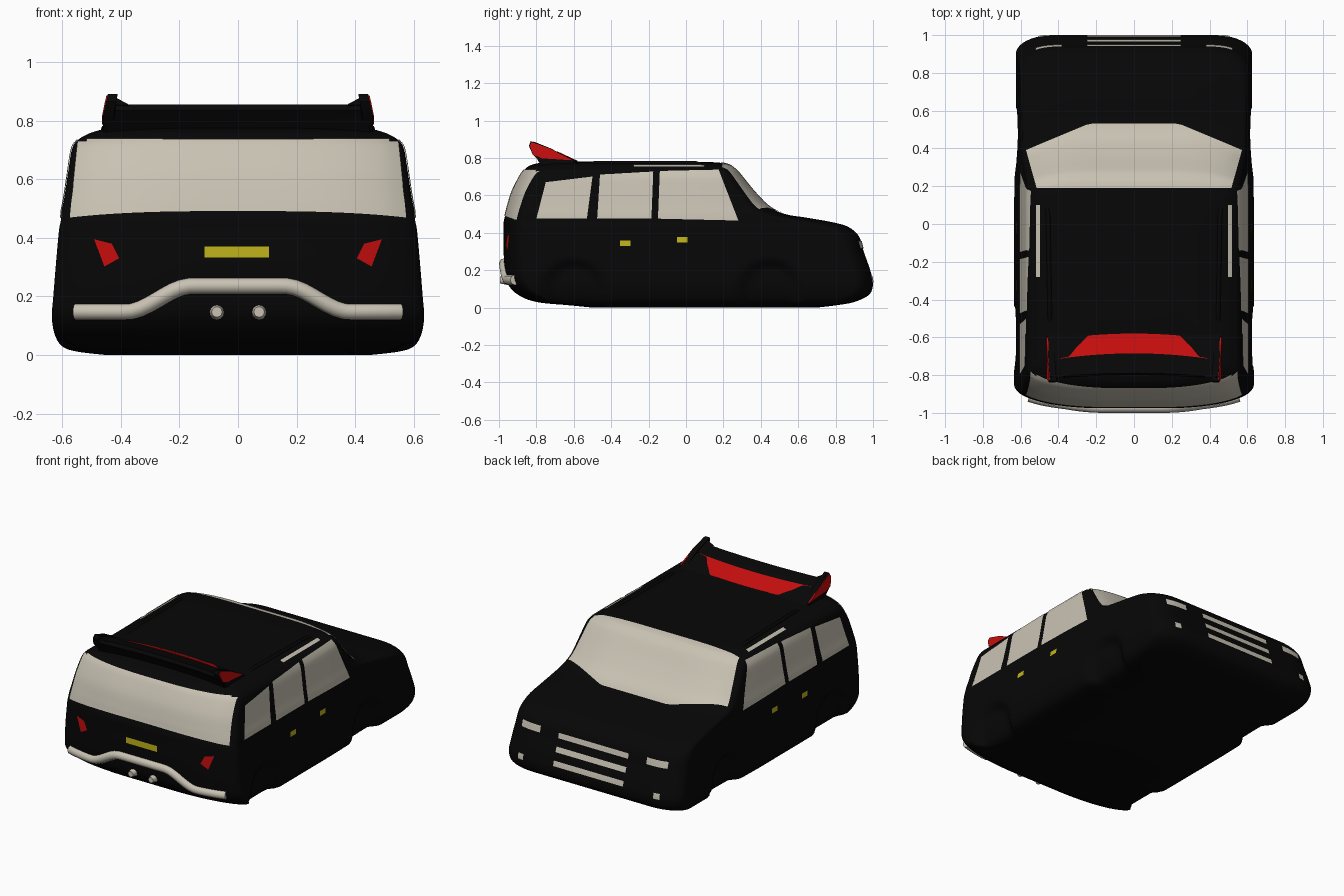
import bpy, bmesh, math
from mathutils import Vector
from mathutils.bvhtree import BVHTree

if "Cube" in bpy.data.objects:
    bpy.data.objects.remove(bpy.data.objects["Cube"])


def material(name, rgb):
    m = bpy.data.materials.new(name)
    m.diffuse_color = (*rgb, 1)
    m.use_nodes = True
    m.node_tree.nodes["Principled BSDF"].inputs["Base Color"].default_value = m.diffuse_color
    return m


BLACK = material("black_paint", (0.002, 0.002, 0.002))
PALE = material("pale_trim", (0.58, 0.54, 0.45))
RED = material("red", (0.55, 0.004, 0.004))
YELLOW = material("yellow", (0.52, 0.45, 0.01))


def finish(name, bm, mat, angle=40):
    me = bpy.data.meshes.new(name)
    bm.to_mesh(me)
    ob = bpy.data.objects.new(name, me)
    bpy.context.collection.objects.link(ob)
    me.materials.append(mat)
    bpy.ops.object.select_all(action='DESELECT')
    ob.select_set(True)
    bpy.context.view_layer.objects.active = ob
    bpy.ops.object.shade_smooth_by_angle(angle=math.radians(angle))
    return ob


# Body: stacked plan outlines (z, half width, rear y, nose y, nose corner width, nose corner depth)
KEYS = [
    (0.0, .45, -.50, .70, .20, .10), (.012, .55, -.62, .80, .20, .10),
    (.03, .60, -.80, .90, .20, .10), (.07, .625, -.90, .98, .20, .10),
    (.13, .635, -.955, 1.0, .20, .10), (.20, .63, -.97, .985, .20, .10),
    (.30, .622, -.975, .95, .20, .10), (.38, .615, -.975, .925, .20, .11),
    (.43, .61, -.975, .87, .20, .14), (.455, .605, -.975, .79, .22, .17),
    (.48, .602, -.97, .65, .28, .16), (.50, .60, -.965, .53, .33, .13),
    (.54, .592, -.955, .445, .33, .12), (.62, .58, -.93, .365, .33, .10),
    (.70, .567, -.89, .30, .33, .09), (.73, .55, -.87, .275, .33, .08),
    (.75, .52, -.85, .25, .3, .08), (.765, .48, -.82, .225, .3, .08),
    (.777, .41, -.74, .15, .3, .08), (.782, .20, -.50, -.10, .1, .08)]


def spline(keys, sub):
    rows = []
    for i in range(len(keys) - 1):
        p = [keys[max(0, min(len(keys) - 1, i + k))] for k in (-1, 0, 1, 2)]
        for s in range(sub):
            t = s / sub
            rows.append([.5 * (2 * b + (c - a) * t + (2 * a - 5 * b + 4 * c - d) * t * t
                               + (3 * b - a - 3 * c + d) * t ** 3) for a, b, c, d in zip(*p)])
    return rows + [list(keys[-1])]


def shape_side(x, y, z):
    # Slight narrowing towards the nose, plus shallow wheel arches
    x *= 1 - .015 * max(0, min(1, (y - .1) / .4))
    for cy in (-.60, .45):
        d = math.hypot(y - cy, z - .09)
        if abs(x) > .4 and d < .18:
            t = min(1, (.18 - d) / .06)
            x -= math.copysign(.045 * t * t * (3 - 2 * t), x)
    return x


def outline(z, w, y0, y1, cx, cy):
    cx, rx, ry = min(cx, w * .9), min(.45, w * .9), .11
    half = []
    for i in range(8):
        half.append(((w - cx) * i / 8, y1))
    for i in range(10):
        a = math.pi / 2 * i / 10
        half.append((w - cx + cx * math.sin(a), y1 - cy + cy * math.cos(a)))
    for i in range(50):
        half.append((w, y1 - cy + (y0 + ry - y1 + cy) * i / 50))
    for i in range(14):
        a = math.pi / 2 * i / 14
        half.append((w - rx + rx * math.cos(a), y0 + ry - ry * math.sin(a)))
    for i in range(7):
        half.append(((w - rx) * (1 - i / 6), y0))
    full = half + [(-x, y) for x, y in half[-2:0:-1]]
    return [(shape_side(x, y, z), y, z) for x, y in full]


bm = bmesh.new()
rings = [[bm.verts.new(p) for p in outline(*r)] for r in spline(KEYS, 5)]
for a, b in zip(rings, rings[1:]):
    for i in range(len(a)):
        j = (i + 1) % len(a)
        bm.faces.new((a[i], a[j], b[j], b[i]))
bm.faces.new(rings[0])
bm.faces.new(rings[-1])
bmesh.ops.recalc_face_normals(bm, faces=bm.faces)
TREE = BVHTree.FromBMesh(bm)
finish("car_body", bm, BLACK, 50)

# Surface panels: a quad in one view, projected onto the body
VIEWS = {"side": lambda a, b: ((2, a, b), (-1, 0, 0)),
         "rear": lambda a, b: ((a, -2, b), (0, 1, 0)),
         "nose": lambda a, b: ((a, 2, b), (0, -1, 0)),
         "top": lambda a, b: ((a, b, 2), (0, 0, -1))}


def panel(name, view, quad, mat, mirror=False, n=12, warp=None):
    bm = bmesh.new()
    bl, br, tr, tl = [Vector(q) for q in quad]
    for sx in ((1, -1) if mirror else (1,)):
        grid = {}
        for i in range(n + 1):
            for j in range(n + 1):
                u, v = i / n, j / n
                p = bl.lerp(br, u).lerp(tl.lerp(tr, u), v)
                if warp:
                    p.y += warp(u, v)
                o, d = VIEWS[view](p.x, p.y)
                hit, nor, _, _ = TREE.ray_cast(Vector(o), Vector(d))
                if hit:
                    q = hit + nor * .004
                    grid[i, j] = (bm.verts.new((q.x * sx, q.y, q.z)), Vector((nor.x * sx, nor.y, nor.z)))
        for i in range(n):
            for j in range(n):
                c = [grid.get(k) for k in ((i, j), (i + 1, j), (i + 1, j + 1), (i, j + 1))]
                if all(c):
                    f = bm.faces.new([k[0] for k in c])
                    f.normal_update()
                    if f.normal.dot(c[0][1]) < 0:
                        f.normal_flip()
    return finish(name, bm, mat, 60)


def rect(a0, a1, b0, b1):
    return ((a0, b0), (a1, b0), (a1, b1), (a0, b1))


# Windows
panel("rear_side_window", "side", ((-.80, .475), (-.53, .475), (-.50, .70), (-.75, .67)), PALE, True)
panel("middle_side_window", "side", ((-.475, .475), (-.185, .475), (-.175, .725), (-.46, .71)), PALE, True)
panel("front_side_window", "side", ((-.15, .475), (.28, .465), (.175, .735), (-.14, .728)), PALE, True)
panel("rear_window", "rear", ((-.572, .468), (.572, .468), (.545, .735), (-.545, .735)), PALE, n=36,
      warp=lambda u, v: .022 * (1 - v) * (1 - abs(2 * u - 1) ** 3))
panel("windshield", "top", ((-.515, .19), (.515, .19), (.57, .39), (-.57, .39)), PALE, n=36,
      warp=lambda u, v: .14 * v * min(1, (1 - abs(2 * u - 1)) / .58))
panel("roof_edge_strip", "top", rect(.497, .518, -.28, .10), PALE, True)

# Lights, plate and handles
panel("tail_light", "rear", ((.405, .33), (.455, .302), (.49, .395), (.43, .38)), RED, True)
panel("rear_plate", "rear", rect(-.115, .105, .332, .37), YELLOW)
for k, (y, z) in enumerate(((-.325, .343), (-.02, .362))):
    panel(f"door_handle_{k}", "side", rect(y - .028, y + .028, z - .015, z + .015), YELLOW, True, 4)
panel("headlight", "nose", rect(.38, .52, .315, .355), PALE, True)
panel("fog_light", "nose", rect(.465, .505, .135, .17), PALE, True, 4)
for k in range(3):
    z = .33 - .08 * k
    panel(f"grille_bar_{k}", "nose", rect(-.25, .25, z - .016, z + .016), PALE)


# Rear bumper bar with raised middle, and roof rails
def tube(name, pts, radius, mat):
    cu = bpy.data.curves.new(name, 'CURVE')
    cu.dimensions = '3D'
    cu.bevel_depth, cu.bevel_resolution, cu.use_fill_caps = radius, 2, True
    sp = cu.splines.new('POLY')
    sp.points.add(len(pts) - 1)
    for p, c in zip(sp.points, pts):
        p.co = (*c, 1)
    ob = bpy.data.objects.new(name, cu)
    bpy.context.collection.objects.link(ob)
    cu.materials.append(mat)
    bpy.ops.object.select_all(action='DESELECT')
    ob.select_set(True)
    bpy.context.view_layer.objects.active = ob
    bpy.ops.object.convert(target='MESH')
    bpy.ops.object.shade_smooth_by_angle(angle=math.radians(50))


path = []
for i in range(41):
    x = -.555 + 1.11 * i / 40
    t = max(0, min(1, (.38 - abs(x)) / .22))
    z = .148 + .088 * t * t * (3 - 2 * t)
    hit = TREE.ray_cast(Vector((x, -2, z)), Vector((0, 1, 0)))[0]
    path.append((x, hit.y + .001, z))
tube("rear_bumper", path, .028, PALE)
for s in (-1, 1):
    tube("roof_rail", [(s * .445, -.53, .757), (s * .445, -.49, .772),
                       (s * .455, .05, .772), (s * .46, .10, .757)], .012, BLACK)
    # Exhaust tip
    bm = bmesh.new()
    bmesh.ops.create_cone(bm, cap_ends=True, segments=12, radius1=.03, radius2=.018, depth=.06)
    for v in bm.verts:
        v.co = (s * .072 + v.co.x, -.965 - v.co.z, .147 + v.co.y)
    bmesh.ops.recalc_face_normals(bm, faces=bm.faces)
    finish("exhaust_tip", bm, PALE)


# Spoiler wing, slightly bowed in plan, with end fins that lean inwards
def extrude(name, prof, x0, x1, mat, n=1, bow=0, lean=0):
    bm = bmesh.new()
    cols = []
    for i in range(n + 1):
        x = x0 + (x1 - x0) * i / n
        cols.append([bm.verts.new((x * (1 - lean * max(0, z - .82)), y - bow * (x / .44) ** 2, z))
                     for y, z in prof])
    m = len(prof)
    for a, b in zip(cols, cols[1:]):
        for i in range(m):
            bm.faces.new((a[i], a[(i + 1) % m], b[(i + 1) % m], b[i]))
    bm.faces.new(cols[0])
    bm.faces.new(cols[-1])
    bmesh.ops.recalc_face_normals(bm, faces=bm.faces)
    return finish(name, bm, mat, 30)


extrude("spoiler", [(-.55, .768), (-.58, .783), (-.69, .832), (-.79, .855), (-.80, .835),
                    (-.775, .795), (-.75, .75)], -.45, .45, BLACK, 16, .02)
extrude("spoiler_stripe", [(-.58, .785), (-.685, .834), (-.685, .825), (-.585, .775)],
        -.40, .40, RED, 16, .035)
FIN = [(-.58, .77), (-.72, .85), (-.83, .89), (-.84, .865), (-.82, .82), (-.76, .76)]
FACE = [(-.60, .787), (-.73, .851), (-.825, .885), (-.835, .865), (-.815, .815), (-.77, .798)]
for s in (-1, 1):
    extrude("spoiler_fin", FIN, s * .425, s * .46, BLACK, lean=.5)
    extrude("spoiler_fin_face", FACE, s * .455, s * .464, RED, lean=.5)
    # Sloping gusset between wing and fin
    bm = bmesh.new()
    pts = [Vector((s * x, y, z)) for y, top in ((-.72, .85), (-.815, .888))
           for x, z in ((.37, top - .035), (.44, top - .035), (.435, top))]
    v = [bm.verts.new(p) for p in pts]
    for f in ((0, 1, 2), (3, 4, 5), (0, 1, 4, 3), (1, 2, 5, 4), (2, 0, 3, 5)):
        bm.faces.new([v[i] for i in f])
    bmesh.ops.recalc_face_normals(bm, faces=bm.faces)
    finish("spoiler_gusset", bm, BLACK, 30)
